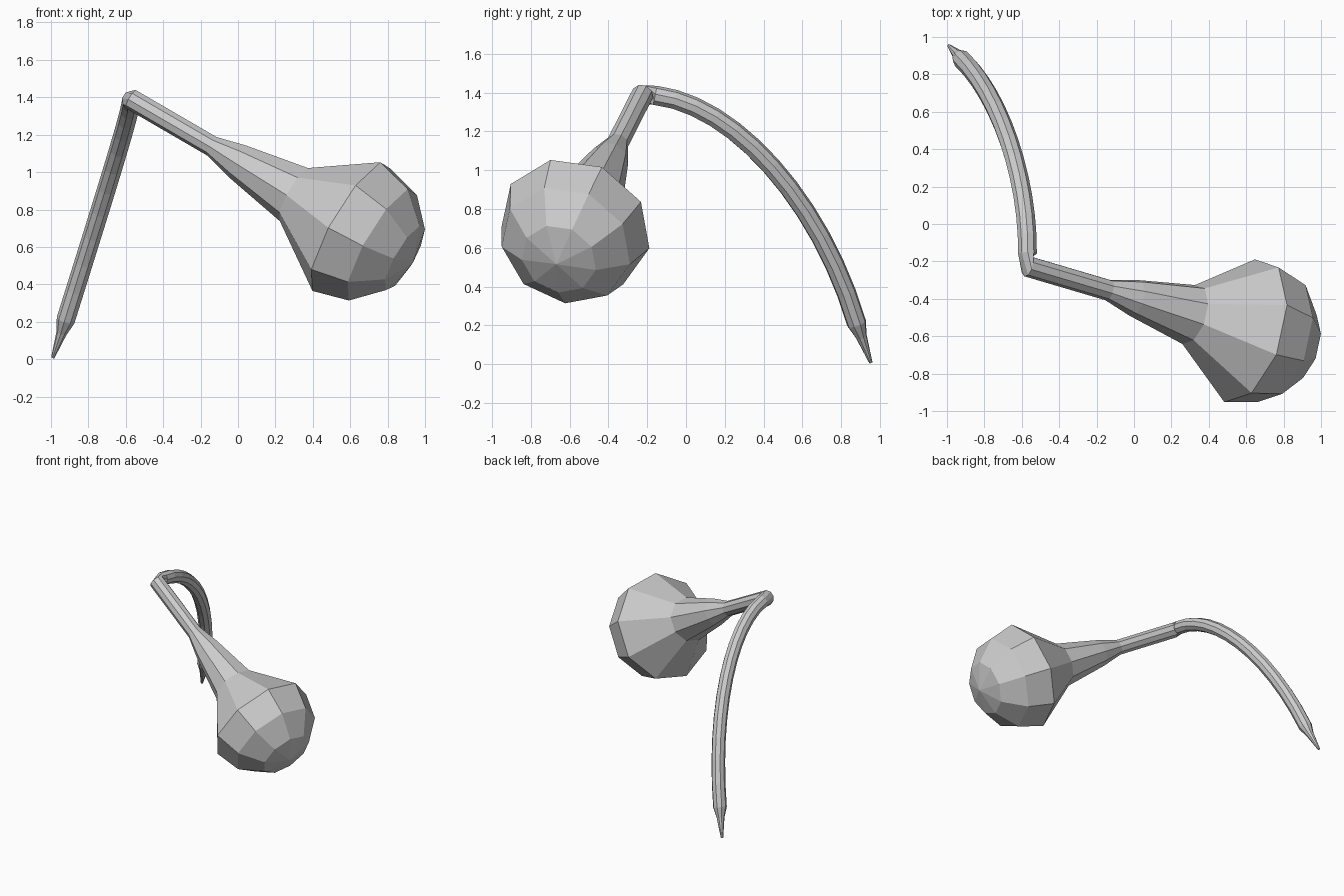
import bpy, bmesh, math
from mathutils import Vector
from mathutils.geometry import interpolate_bezier

if "Cube" in bpy.data.objects:
    bpy.data.objects.remove(bpy.data.objects["Cube"])

SIDES = 9

# Bulb and neck: rings along a straight axis, from the rounded end up to the joint
centre = Vector((0.60, -0.57, 0.71))
joint = Vector((-0.57, -0.225, 1.39))
length = (joint - centre).length
axis = (joint - centre).normalized()
R = 0.40
rings = []                                    # (centre, tangent, radius)
for deg in (60, 30, 0):
    a = math.radians(deg)
    rings.append((centre - axis * R * math.sin(a), axis, R * math.cos(a)))
for dist, r in ((0.35, 0.165), (0.71, 0.10), (0.88, 0.057), (length, 0.057)):
    rings.append((centre + axis * dist, axis, r))

# Curved stem: sampled bezier from the joint down to the pointed foot
path = interpolate_bezier(Vector((-0.57, -0.16, 1.385)), Vector((-0.565, 0.24, 1.34)),
                          Vector((-0.72, 0.69, 0.85)), Vector((-0.92, 0.88, 0.21)), 13)
radii = [0.051] * len(path)
path += [Vector((-0.943, 0.905, 0.14)), Vector((-0.99, 0.953, 0.008))]
radii += [0.029, 0.009]
for i, p in enumerate(path):
    t = (path[min(i + 1, len(path) - 1)] - path[max(i - 1, 0)]).normalized()
    rings.append((p, t, radii[i]))

# Loft all rings, carrying the cross-section orientation along the path
bm = bmesh.new()
side = Vector((0.17, -0.13, 0.33))
prev_t, prev = axis, None
for c, t, r in rings:
    side = prev_t.rotation_difference(t) @ side
    side = (side - t * side.dot(t)).normalized()
    up = t.cross(side)
    loop = []
    for k in range(SIDES):
        a = 2 * math.pi * k / SIDES
        loop.append(bm.verts.new(c + r * (side * math.cos(a) + up * math.sin(a))))
    if prev:
        for k in range(SIDES):
            n = (k + 1) % SIDES
            bm.faces.new((prev[k], prev[n], loop[n], loop[k]))
    else:
        pole = bm.verts.new(centre - axis * R)
        for k in range(SIDES):
            bm.faces.new((pole, loop[(k + 1) % SIDES], loop[k]))
    prev, prev_t = loop, t
bm.faces.new(prev)
bmesh.ops.recalc_face_normals(bm, faces=bm.faces)

mesh = bpy.data.meshes.new("bulb_on_stem")
bm.to_mesh(mesh)
bm.free()
bpy.context.collection.objects.link(bpy.data.objects.new("bulb_on_stem", mesh))
